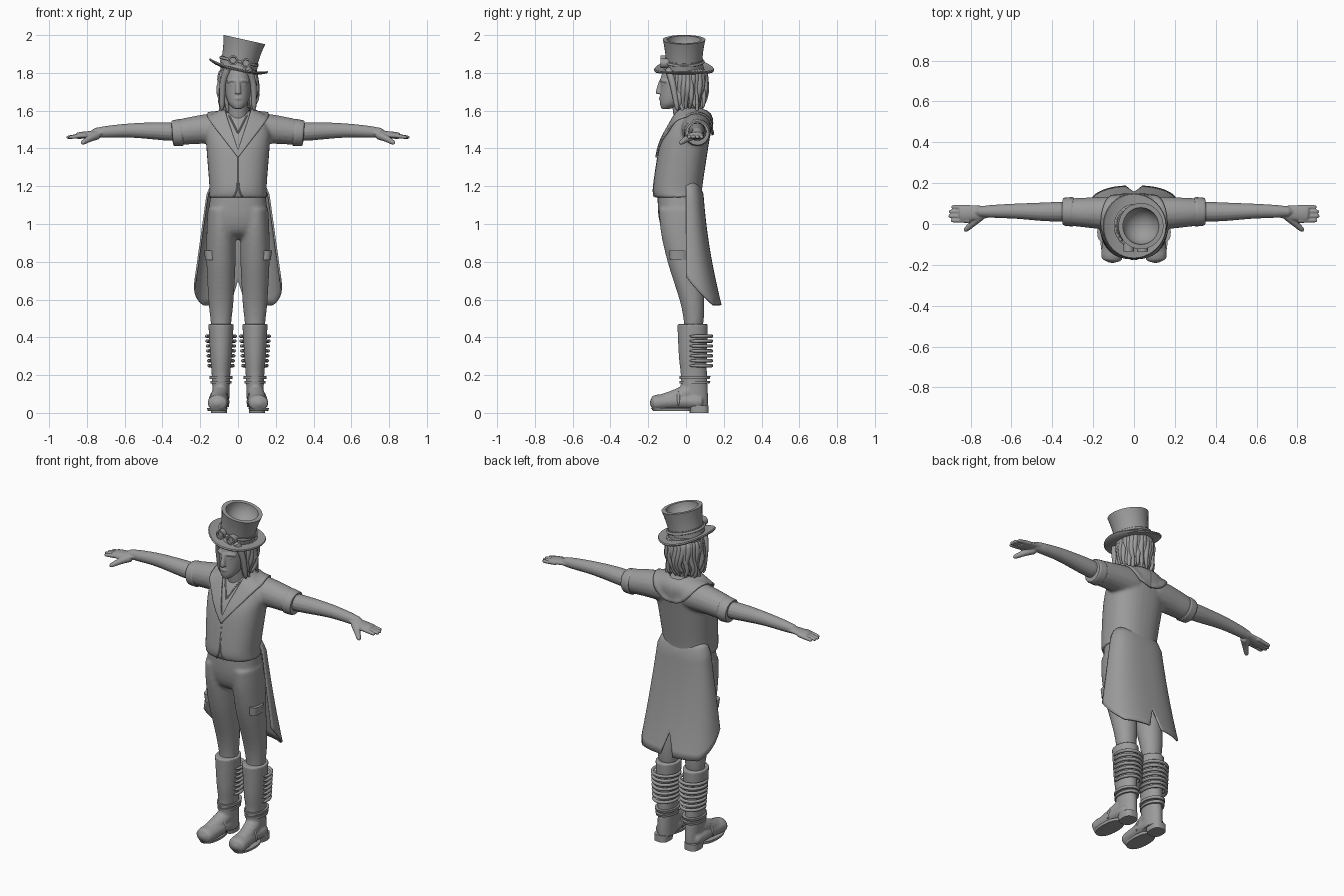
import bpy, bmesh, math, random
from mathutils import Vector, Matrix
from math import sin, cos, pi

random.seed(4)
if "Cube" in bpy.data.objects:
    bpy.data.objects.remove(bpy.data.objects["Cube"])

GREY = (.33, .33, .33, 1)
material = bpy.data.materials.new("plain grey")
material.use_nodes = True
material.diffuse_color = GREY
material.node_tree.nodes["Principled BSDF"].inputs["Base Color"].default_value = GREY


def finish(name, bm, mirror=False, thick=0, wrap=None):
    """Turn a bmesh into a shaded object with its modifiers."""
    bmesh.ops.recalc_face_normals(bm, faces=bm.faces)
    mesh = bpy.data.meshes.new(name)
    bm.to_mesh(mesh)
    bm.free()
    mesh.materials.append(material)
    part = bpy.data.objects.new(name, mesh)
    bpy.context.collection.objects.link(part)
    if wrap:
        modifier = part.modifiers.new("wrap", 'SHRINKWRAP')
        modifier.target, modifier.wrap_mode, modifier.offset = wrap, 'OUTSIDE', .006
    if thick:
        modifier = part.modifiers.new("thickness", 'SOLIDIFY')
        modifier.thickness, modifier.offset = thick, 0
    if mirror:
        part.modifiers.new("mirror", 'MIRROR')
    bpy.ops.object.select_all(action='DESELECT')
    part.select_set(True)
    bpy.context.view_layer.objects.active = part
    bpy.ops.object.shade_smooth_by_angle(angle=math.radians(45))
    return part


def fuse(name, parts, voxel, passes=4):
    """Join overlapping parts into one mirrored, softly blended surface."""
    for part in parts:
        part.select_set(True)
    bpy.context.view_layer.objects.active = parts[0]
    bpy.ops.object.join()
    whole = parts[0]
    whole.name = name
    whole.modifiers.new("mirror", 'MIRROR').use_mirror_merge = False
    remesh = whole.modifiers.new("blend", 'REMESH')
    remesh.mode, remesh.voxel_size, remesh.use_smooth_shade = 'VOXEL', voxel, True
    smooth = whole.modifiers.new("soften", 'SMOOTH')
    smooth.iterations = passes
    return whole


def skin(rings, solid=True):
    """Bridge rows of points with quads; a solid has closed rows and end caps."""
    bm = bmesh.new()
    rows = [[bm.verts.new(point) for point in ring] for ring in rings]
    count = len(rows[0])
    for low, high in zip(rows, rows[1:]):
        for i in range(count if solid else count - 1):
            j = (i + 1) % count
            bm.faces.new((low[i], low[j], high[j], high[i]))
    if solid:
        bm.faces.new(rows[0])
        bm.faces.new(rows[-1])
    return bm


def spline(points, steps):
    """Smooth curve through points of any dimension."""
    points = [Vector(p) for p in points]
    points = [points[0], *points, points[-1]]
    result = []
    for a, b, c, d in zip(points, points[1:], points[2:], points[3:]):
        for k in range(steps):
            t = k / steps
            result.append(b + t / 2 * (c - a + t * (2 * a - 5 * b + 4 * c - d
                                                   + t * (3 * (b - c) + d - a))))
    return result + [points[-1]]


def signed_power(value, power):
    return math.copysign(abs(value) ** power, value)


def circle(count):
    return [(cos(math.tau * i / count), sin(math.tau * i / count)) for i in range(count)]


def body(name, rows, x=0, square=1.0, mirror=False):
    """Upright loft through rows of (height, half width, front, back)."""
    rings = [[(x + width * signed_power(c, square),
               (front + back) / 2 + (back - front) / 2 * signed_power(s, square), z)
              for c, s in circle(32)]
             for z, width, front, back in spline(rows, 6)]
    return finish(name, skin(rings), mirror=mirror)


def sweep(name, points, start, end=None, flat=1.0, mirror=False):
    """Round-ended tapering limb or cord along a smooth path."""
    path = spline(points, max(2, 18 // len(points)))
    end = end or start
    last = len(path) - 1
    rings = []
    for i, p in enumerate(path):
        t = i / last
        along = (path[min(i + 1, last)] - path[max(i - 1, 0)]).normalized()
        side = along.cross((0, 0, 1) if abs(along.z) < .8 else (0, 1, 0)).normalized()
        up = along.cross(side) * flat
        radius = (start + (end - start) * t) * max(.05, 1 - abs(2 * t - 1) ** 8) ** .5
        rings.append([p + radius * (c * side + s * up) for c, s in circle(16)])
    return finish(name, skin(rings), mirror=mirror)


# Jacket with blended shoulders
jacket = fuse("jacket", [
    body("torso", [(1.14, .155, -.165, .085), (1.2, .152, -.173, .087), (1.4, .167, -.143, .117),
                   (1.5, .17, -.1, .132), (1.57, .125, -.058, .13), (1.6, .06, -.03, .09)], square=.85),
    sweep("sleeve", [(.03, .05, 1.51), (.2, .055, 1.5), (.35, .06, 1.48)], .09, .063)], .009)
sweep("sleeve_cuff", [(.29, .06, 1.485), (.352, .06, 1.48)], .074, .067, mirror=True)
sweep("front_seam", [(.004, -.145, 1.38), (.004, -.171, 1.2), (.025, -.168, 1.14)], .004, mirror=True)
sweep("neck_cord", [(.05, -.05, 1.58), (0, -.115, 1.48)], .004, mirror=True)

# Collar running from the lapels around the neck
inner = spline([(0, -.145, 1.39), (.065, -.05, 1.59), (.06, .06, 1.61), (.03, .1, 1.6), (0, .105, 1.6)], 6)
outer = spline([(0, -.15, 1.35), (.145, -.06, 1.54), (.15, .07, 1.56), (.07, .14, 1.49), (0, .14, 1.47)], 6)
collar = [[a.lerp(b, j / 8) for a, b in zip(inner, outer)] for j in range(9)]
finish("collar", skin(collar, solid=False), mirror=True, thick=.009, wrap=jacket)

# Coat tails, open at the front with a split at the back
WAIST = 1.22
SPLIT = .13
rows = []
for j in range(19):
    row = []
    for i in range(61):
        c, s = cos(pi * i / 60), max(0, sin(pi * i / 60))
        hem = max(.57, .72 - .19 * s ** .7) + max(0, SPLIT - 1.3 * abs(c))
        z = WAIST + (hem - WAIST) * j / 18
        drop = WAIST - z
        tuck = .02 * max(0, 1 - 16 * drop)
        width = .153 + .14 * drop - tuck
        back = .084 + .05 * drop + .16 * drop ** 2 - tuck
        row.append((width * signed_power(c, .8), back * s ** .7, z))
    rows.append(row)
finish("coat_tails", skin(rows, solid=False), thick=.01)

# Trousers
LEG = .09
fuse("trousers", [
    body("hips", [(1.2, .14, -.15, .08), (1.05, .155, -.147, .09), (.96, .13, -.12, .08),
                  (.92, .05, -.06, .05)], square=.85),
    body("leg", [(1.08, .07, -.143, .09), (.96, .076, -.134, .09), (.8, .077, -.098, .087),
                 (.6, .067, -.035, .097), (.5, .057, -.014, .095), (.44, .05, -.01, .085)], x=LEG)],
     .009, passes=8)
body("thigh_pocket", [(.81, .03, -.085, .01), (.86, .036, -.09, .01)], x=.144, square=.8, mirror=True)

# Boots with straps and ribs
fuse("boots", [
    body("shaft", [(.47, .067, -.046, .116), (.3, .057, -.038, .111), (.2, .049, -.028, .111),
                   (.08, .044, -.03, .117), (.03, .044, -.02, .115)], x=LEG),
    sweep("foot", [(.1, .1, .055), (.1, -.05, .06), (.111, -.19, .05)], .05, .056, .8),
    sweep("instep", [(LEG, .04, .12), (.105, -.07, .075), (.11, -.13, .06)], .046, .04)], .006)
body("boot_sole", [(.01, .05, -.175, .03), (.025, .054, -.185, .03)], x=.11, square=.9, mirror=True)
body("boot_heel", [(0, .042, .02, .12), (.04, .043, .01, .12)], x=.1, square=.7, mirror=True)
for name, z, width in (("ankle_strap", .155, .055), ("upper_ankle_strap", .18, .06)):
    body(name, [(z, width, -.033, .125), (z + .015, width, -.035, .13)], x=LEG, mirror=True)
sweep("instep_strap", [(.101 + .05 * c, -.04, .04 + .085 * s) for c, s in circle(24)[:13]],
      .008, mirror=True)
for k in range(7):
    reach = .064 + .002 * k
    arc = [pi * (i / 12 - .15) for i in range(17)]
    sweep("boot_rib", [(LEG + reach * cos(q), .055 + .08 * sin(q), .25 + .026 * k) for q in arc],
          .009, mirror=True)

# Bare arms and hands
hand = [
    sweep("forearm", [(.3, .06, 1.485), (.45, .06, 1.493), (.6, .063, 1.494), (.79, .06, 1.48)], .054, .027),
    sweep("palm", [(.7, .06, 1.484), (.78, .055, 1.476), (.86, .05, 1.465)], .028, .045, .45),
    sweep("thumb", [(.74, .05, 1.472), (.78, .012, 1.455), (.83, -.035, 1.426)], .026, .011)]
for k in range(4):
    y = .017 + .022 * k
    tip = .915 - .012 * abs(k - 1.4)
    hand.append(sweep("finger", [(.8, y, 1.471), (tip, y, 1.458)], .013, .009))
fuse("arms", hand, .004, passes=3)

# Head and face
body("neck", [(1.53, .06, -.06, .08), (1.68, .05, -.08, .05)])
fuse("head", [
    body("skull", [(1.61, .022, -.13, -.08), (1.64, .05, -.138, -.02), (1.7, .068, -.137, .04),
                   (1.78, .073, -.132, .07), (1.86, .06, -.1, .06)]),
    sweep("nose", [(0, -.128, 1.77), (0, -.143, 1.71), (0, -.14, 1.69)], .01, .019),
    sweep("brow", [(.008, -.126, 1.756), (.03, -.123, 1.76), (.058, -.1, 1.752)], .012, .009),
    sweep("eye", [(.016, -.125, 1.738), (.042, -.115, 1.738)], .008, flat=.7),
    sweep("lips", [(-.024, -.122, 1.664), (0, -.135, 1.664), (.024, -.122, 1.664)], .009)], .004)

# Hair: a back mass, wavy hanging locks and strands beside the face
body("hair_mass", [(1.61, .06, 0, .07), (1.7, .09, -.035, .092), (1.84, .092, -.08, .092)])
for k in range(26):
    angle = pi * (k / 17 - .25)
    phase = random.uniform(0, math.tau)
    length = random.uniform(.21, .25) - .03 * max(0, sin(angle))
    lock = []
    for t in (0, .25, .5, .75, 1):
        out = .082 + .012 * sin(pi * t)
        lock.append((out * cos(angle) + .016 * t * sin(phase + 7 * t),
                     .01 + out * sin(angle) + .01 * t * cos(phase + 5 * t), 1.82 - length * t))
    sweep("hair_lock", lock, .02, .008)
sweep("face_strand", [(.05, -.095, 1.83), (.08, -.07, 1.74), (.085, -.045, 1.6)], .022, .012, mirror=True)

# Tilted top hat with band and goggles
HAT = Matrix.Translation((0, -.01, 1.825)) @ Matrix.Rotation(.22, 4, 'Y')
BRIM = .16
CROWN = .155
STEPS = [k / 10 for k in range(11)]


def lathe(name, profile, curl=0.0):
    """Turn a profile of (radius, height); curl lifts the sides."""
    rings = [[(r * c, r * s, z + curl * max(0, r - .1) * c * c) for c, s in circle(40)]
             for r, z in profile]
    finish(name, skin(rings)).matrix_world = HAT


def crown_radius(t):
    return .095 + .018 * t * t


lathe("hat_brim", [(.08, -.016), (.12, -.016), (BRIM - .004, -.016), (BRIM, -.01),
                   (BRIM - .004, -.004), (.12, -.004), (.08, 0)], curl=.4)
lathe("hat_crown", [(crown_radius(t), CROWN * t - .005 * (t == 0)) for t in STEPS]
      + [(.09 * cos(1.5 * t), CROWN - .09 * sin(1.5 * t)) for t in STEPS])
lathe("hat_band", [(crown_radius(t) + .005, CROWN * t) for t in (.05, .3)])

EYEPIECE = .035
for x in (-EYEPIECE, EYEPIECE):
    rings = [[(x + r * c, y, EYEPIECE + r * s) for c, s in circle(24)]
             for r, y in ((.025, -.08), (.026, -.125), (.018, -.125), (.016, -.115))]
    finish("goggle", skin(rings)).matrix_world = HAT
loop = circle(24)
sweep("goggle_strap", [(.102 * c, .102 * s, EYEPIECE) for c, s in loop + loop[:1]],
      .007).matrix_world = HAT
